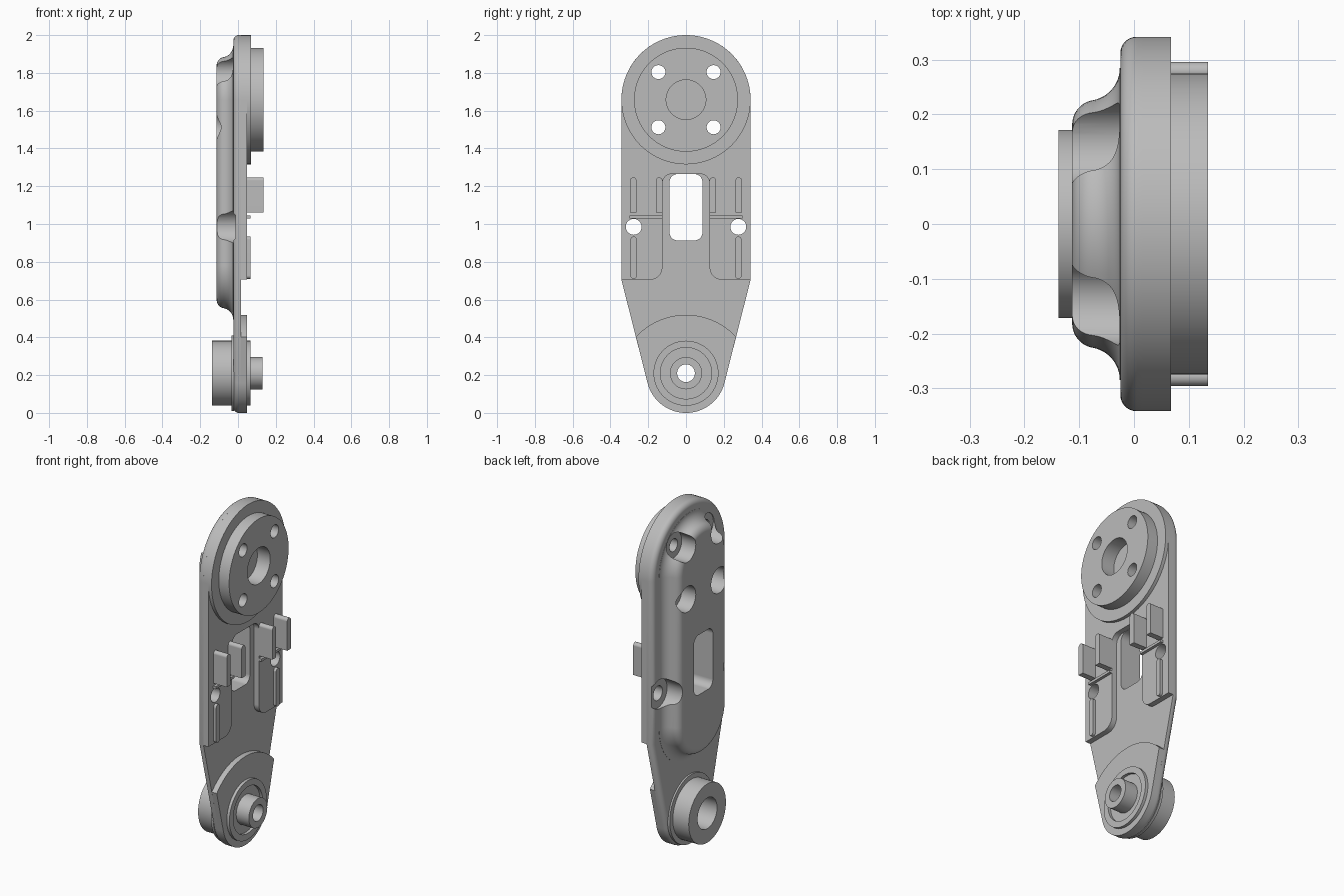
import bpy
import bmesh
from math import sin, cos, radians, degrees, atan2, acos, hypot

if "Cube" in bpy.data.objects:
    bpy.data.objects.remove(bpy.data.objects["Cube"], do_unlink=True)

HEAD_Z, HUB_Z = 1.658, 0.21
HALF_W, HUB_R = 0.342, 0.21
SHOULDER_Z, FACE, PAD = 0.705, 0.016, 0.048

grey = bpy.data.materials.new("plain_grey")
grey.use_nodes = True
colour = (0.5, 0.5, 0.5, 1)
grey.diffuse_color = colour
grey.node_tree.nodes["Principled BSDF"].inputs["Base Color"].default_value = colour


# ---------- outlines in the (y, z) plane ----------
def arc(cy, cz, r, a0, a1, n=32):
    steps = [radians(a0 + (a1 - a0) * i / n) for i in range(n + 1)]
    return [(cy + r * cos(a), cz + r * sin(a)) for a in steps]


def circle(cy, cz, r, n=72):
    return arc(cy, cz, r, 0, 360, n)[:-1]


def stadium(y, z0, z1, r, n=32):
    return arc(y, z1, r, 0, 180, n) + arc(y, z0, r, 180, 360, n)


def mirrored(half):
    return half + [(-y, z) for y, z in reversed(half)]


def hub_tangent(d):
    """Angle at which the tapered side touches the hub circle."""
    w, h = HALF_W - d, SHOULDER_Z - HUB_Z
    return degrees(atan2(h, w) - acos((HUB_R - d) / hypot(w, h)))


def plate_outline(d):
    half = arc(0, HEAD_Z, HALF_W - d, 90, 0, 40) + [(HALF_W - d, SHOULDER_Z)]
    half += arc(0, HUB_Z, HUB_R - d, hub_tangent(d), -90, 40)
    return mirrored(half)


# ---------- mesh helpers ----------
def loft(name, rings):
    """Skin rings given as (outline, x) and cap both ends."""
    bm = bmesh.new()
    loops = [[bm.verts.new((x, y, z)) for y, z in pts] for pts, x in rings]
    for a, b in zip(loops, loops[1:]):
        for i in range(len(a)):
            j = (i + 1) % len(a)
            bm.faces.new((a[i], a[j], b[j], b[i]))
    bm.faces.new(loops[0])
    bm.faces.new(loops[-1])
    bmesh.ops.remove_doubles(bm, verts=bm.verts, dist=1e-5)
    bmesh.ops.recalc_face_normals(bm, faces=bm.faces)
    mesh = bpy.data.meshes.new(name)
    bm.to_mesh(mesh)
    bm.free()
    mesh.materials.append(grey)
    obj = bpy.data.objects.new(name, mesh)
    bpy.context.collection.objects.link(obj)
    return obj


def prism(name, outline, x0, x1):
    return loft(name, [(outline, x0), (outline, x1)])


def activate(obj):
    bpy.ops.object.select_all(action='DESELECT')
    obj.select_set(True)
    bpy.context.view_layer.objects.active = obj


def cut(obj, cutters):
    activate(obj)
    for cutter in cutters:
        mod = obj.modifiers.new("cut", 'BOOLEAN')
        mod.operation, mod.solver, mod.object = 'DIFFERENCE', 'EXACT', cutter
        bpy.ops.object.modifier_apply(modifier=mod.name)


cutters = []


def cutter(outline, x0, x1):
    obj = prism("cutter", outline, x0, x1)
    obj.hide_render = True
    cutters.append(obj)
    return obj


# ---------- main plate with a rounded back edge ----------
rings = [(plate_outline(0), FACE)]
for i in range(9):
    a = radians(90 * i / 8)
    rings.append((plate_outline(0.03 * (1 - cos(a))), 0.005 - 0.03 * sin(a)))
plate = loft("main_plate", rings)

# ---------- domed cover on the back: flared base, rounded rim ----------
profile = [(0.285, -0.024)]
profile += [(y, x) for y, x in arc(0.285, -0.086, 0.06, 90, 170, 12)]
profile += [(y, x) for y, x in arc(0.1816, -0.068, 0.045, -10, -90, 10)]
cover = loft("back_cover", [(stadium(0, 0.78, HEAD_Z, r, 40), x) for r, x in profile])

# ---------- raised side pads joined above the window ----------
half = [(0, HEAD_Z), (HALF_W, HEAD_Z), (HALF_W, SHOULDER_Z)]
half += arc(0.19, 0.77, 0.065, 270, 180, 10)
half += arc(0.075, 1.215, 0.05, 0, 90, 10) + [(0, 1.265)]
pads = prism("side_pads", mirrored(half), FACE, PAD)

# ---------- head flange and mounting disc ----------
flange = prism("head_flange", circle(0, HEAD_Z, HALF_W, 96), FACE, 0.068)
disc = prism("mounting_disc", circle(0, HEAD_Z, 0.275, 96), 0.06, 0.135)

# ---------- lower pad with curved top ----------
half = arc(0, 0.158, 0.361, 90, 42.7, 20)
half += arc(0, HUB_Z, HUB_R, hub_tangent(0), -90, 32)
lower_pad = prism("lower_pad", mirrored(half), FACE, PAD)

# ---------- hub parts ----------
hub_base = prism("hub_base", circle(0, HUB_Z, 0.2), -0.035, -0.02)
back_boss = prism("back_boss", circle(0, HUB_Z, 0.172), -0.138, -0.03)
hub_ring = prism("hub_ring", circle(0, HUB_Z, 0.172), 0.04, 0.065)
front_boss = prism("front_boss", circle(0, HUB_Z, 0.085), 0.04, 0.13)
parts = [plate, cover, pads, flange, disc, lower_pad,
         hub_base, back_boss, hub_ring, front_boss]

# ---------- ribs on both sides ----------
for side, s in (("left", 1), ("right", -1)):
    for label, y in (("outer", 0.279), ("inner", 0.142)):
        tab = arc(s * y, 1.23, 0.017, 0, 180, 12) + [(s * y - 0.017, 1.06), (s * y + 0.017, 1.06)]
        parts.append(prism(f"{side}_{label}_tab", tab, 0.04, 0.135))
    parts.append(prism(f"{side}_lower_rib", stadium(s * 0.277, 0.727, 0.917, 0.017, 12), 0.04, 0.065))
    bar = [(s * 0.125, 1.03), (s * 0.298, 1.03), (s * 0.298, 1.045), (s * 0.125, 1.045)]
    parts.append(prism(f"{side}_cross_rib", bar, 0.04, 0.065))

# ---------- window, bolt holes and pockets ----------
window_half = arc(0.045, 1.222, 0.042, 90, 0, 10) + arc(0.045, 0.955, 0.042, 0, -90, 10)
window = cutter(mirrored(window_half), -0.3, 0.3)
cut(plate, [window])
cut(cover, [window])
for s in (1, -1):
    for t in (1, -1):
        y, z = s * 0.146, HEAD_Z + t * 0.146
        hole = cutter(circle(y, z, 0.037, 32), -0.3, 0.3)
        pocket = cutter(circle(y, z, 0.075, 48), -0.3, -0.022)
        cut(cover, [pocket])
        cut(plate, [pocket, hole])
        for part in (pads, flange, disc):
            cut(part, [hole])
    hole = cutter(circle(s * 0.277, 0.985, 0.042, 32), -0.3, 0.3)
    pocket = cutter(circle(s * 0.277, 0.985, 0.085, 48), -0.3, -0.012)
    cut(cover, [pocket])
    cut(plate, [pocket, hole])
    cut(pads, [hole])

# ---------- blind centre recess, hub bore and counterbore ----------
recess = cutter(circle(0, HEAD_Z, 0.105), 0.052, 0.3)
cut(flange, [recess])
cut(disc, [recess])
bore = cutter(circle(0, HUB_Z, 0.047, 40), -0.3, 0.3)
counterbore = cutter(circle(0, HUB_Z, 0.09, 56), -0.3, -0.018)
for part in (plate, lower_pad, front_boss):
    cut(part, [bore])
for part in (plate, hub_base, back_boss):
    cut(part, [counterbore])
cut(hub_ring, [cutter(circle(0, HUB_Z, 0.136), -0.3, 0.3)])

for obj in cutters:
    bpy.data.objects.remove(obj, do_unlink=True)

# ---------- smooth shading with crisp edges ----------
for obj in parts:
    activate(obj)
    bpy.ops.object.shade_smooth_by_angle(angle=radians(30))
    normals = obj.modifiers.new("flat_faces", 'WEIGHTED_NORMAL')
    normals.keep_sharp = True
